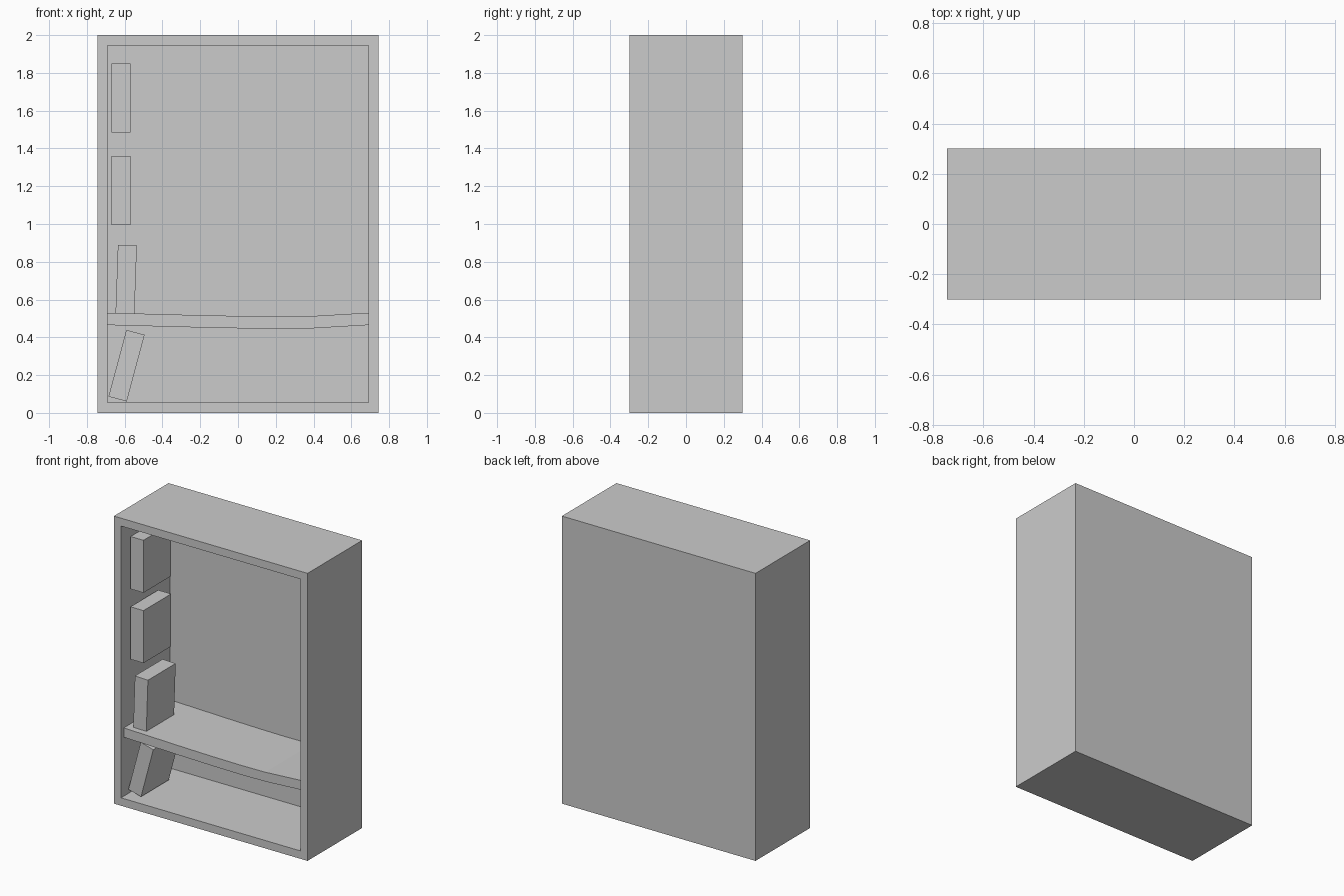
import bpy, bmesh, math
from mathutils import Matrix, Vector

if "Cube" in bpy.data.objects:
    bpy.data.objects.remove(bpy.data.objects["Cube"])

W, D, H = 1.49, 0.60, 2.0      # cabinet outer size
WALL = 0.055                   # board thickness
FRONT, BACK_IN = -D / 2, 0.24  # front plane and inner back plane

grey = bpy.data.materials.new("plain_grey")
grey.diffuse_color = (0.6, 0.6, 0.6, 1)
grey.use_nodes = True
grey.node_tree.nodes["Principled BSDF"].inputs["Base Color"].default_value = grey.diffuse_color


def add_object(name, bm):
    bmesh.ops.recalc_face_normals(bm, faces=bm.faces)
    mesh = bpy.data.meshes.new(name)
    bm.to_mesh(mesh)
    bm.free()
    mesh.materials.append(grey)
    obj = bpy.data.objects.new(name, mesh)
    bpy.context.collection.objects.link(obj)
    return obj


def box(name, size, centre, lean=0.0):
    """Box leaning to the right by `lean` degrees in the front plane."""
    bm = bmesh.new()
    m = (Matrix.Translation(centre)
         @ Matrix.Rotation(math.radians(lean), 4, 'Y')
         @ Matrix.Diagonal((*size, 1)))
    bmesh.ops.create_cube(bm, size=1, matrix=m)
    return add_object(name, bm)


# Cabinet: a block whose front is inset and pushed back to form the recess
bm = bmesh.new()
bmesh.ops.create_cube(bm, size=1, matrix=Matrix.Translation((0, 0, H / 2))
                      @ Matrix.Diagonal((W, D, H, 1)))
bm.normal_update()
front = next(f for f in bm.faces if f.normal.y < -0.9)
bmesh.ops.inset_region(bm, faces=[front], thickness=WALL, use_even_offset=True)
ext = bmesh.ops.extrude_face_region(bm, geom=[front])
moved = [v for v in ext["geom"] if isinstance(v, bmesh.types.BMVert)]
bmesh.ops.translate(bm, verts=moved, vec=Vector((0, BACK_IN - FRONT, 0)))
if front.is_valid:
    bmesh.ops.delete(bm, geom=[front], context='FACES_ONLY')
add_object("cabinet", bm)

# Sagging shelf: a bent profile extruded front to back
sag = [(-0.69, 0.53), (-0.2, 0.517), (0.0, 0.513), (0.2, 0.511),
       (0.4, 0.513), (0.69, 0.53)]
outline = sag + [(x, z - 0.065) for x, z in reversed(sag)]
bm = bmesh.new()
face = bm.faces.new([bm.verts.new((x, -0.27, z)) for x, z in outline])
ext = bmesh.ops.extrude_face_region(bm, geom=[face])
moved = [v for v in ext["geom"] if isinstance(v, bmesh.types.BMVert)]
bmesh.ops.translate(bm, verts=moved, vec=Vector((0, BACK_IN + 0.27, 0)))
add_object("sagging_shelf", bm)

# Books along the left wall: centre x, centre z, lean in degrees
books = [("top_book", -0.62, 1.667, 0),
         ("upper_book", -0.62, 1.178, 0),
         ("shelf_book", -0.592, 0.705, 2),
         ("leaning_book", -0.59, 0.25, 15)]
for name, x, z, lean in books:
    box(name, (0.10, 0.305, 0.365), (x, -0.0725, z), lean)
